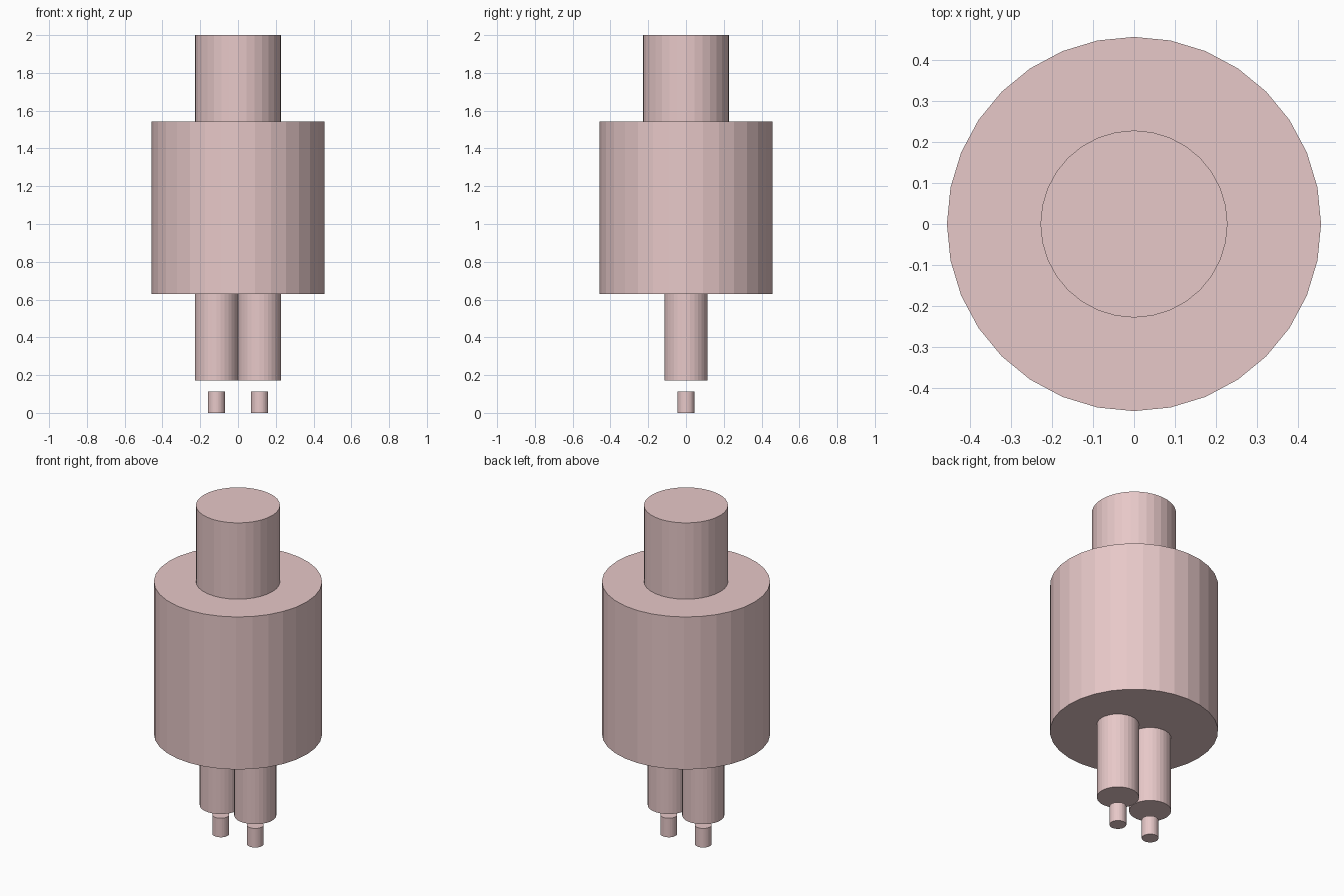
import bpy

if "Cube" in bpy.data.objects:
    bpy.data.objects.remove(bpy.data.objects["Cube"])

U = 2 / 4.375  # body radius; every part is a fraction of it

pink = bpy.data.materials.new("pink")
pink.diffuse_color = (0.8, 0.58, 0.58, 1)
pink.use_nodes = True
pink.node_tree.nodes["Principled BSDF"].inputs["Base Color"].default_value = pink.diffuse_color


def cylinder(name, radius, bottom, top, x=0):
    """Flat-shaded 32-sided cylinder, measured in units of U."""
    bpy.ops.mesh.primitive_cylinder_add(
        vertices=32, radius=radius * U, depth=(top - bottom) * U,
        location=(x * U, 0, (bottom + top) / 2 * U))
    obj = bpy.context.object
    obj.name = name
    obj.data.materials.append(pink)


# Body and head
cylinder("body", 1, 1.375, 3.375)
cylinder("head", 0.5, 3.375, 4.375)

# Legs with small floating feet
for side, x in (("left", -0.25), ("right", 0.25)):
    cylinder(side + "_leg", 0.25, 0.375, 1.375, x)
    cylinder(side + "_foot", 0.1, 0, 0.25, x)
